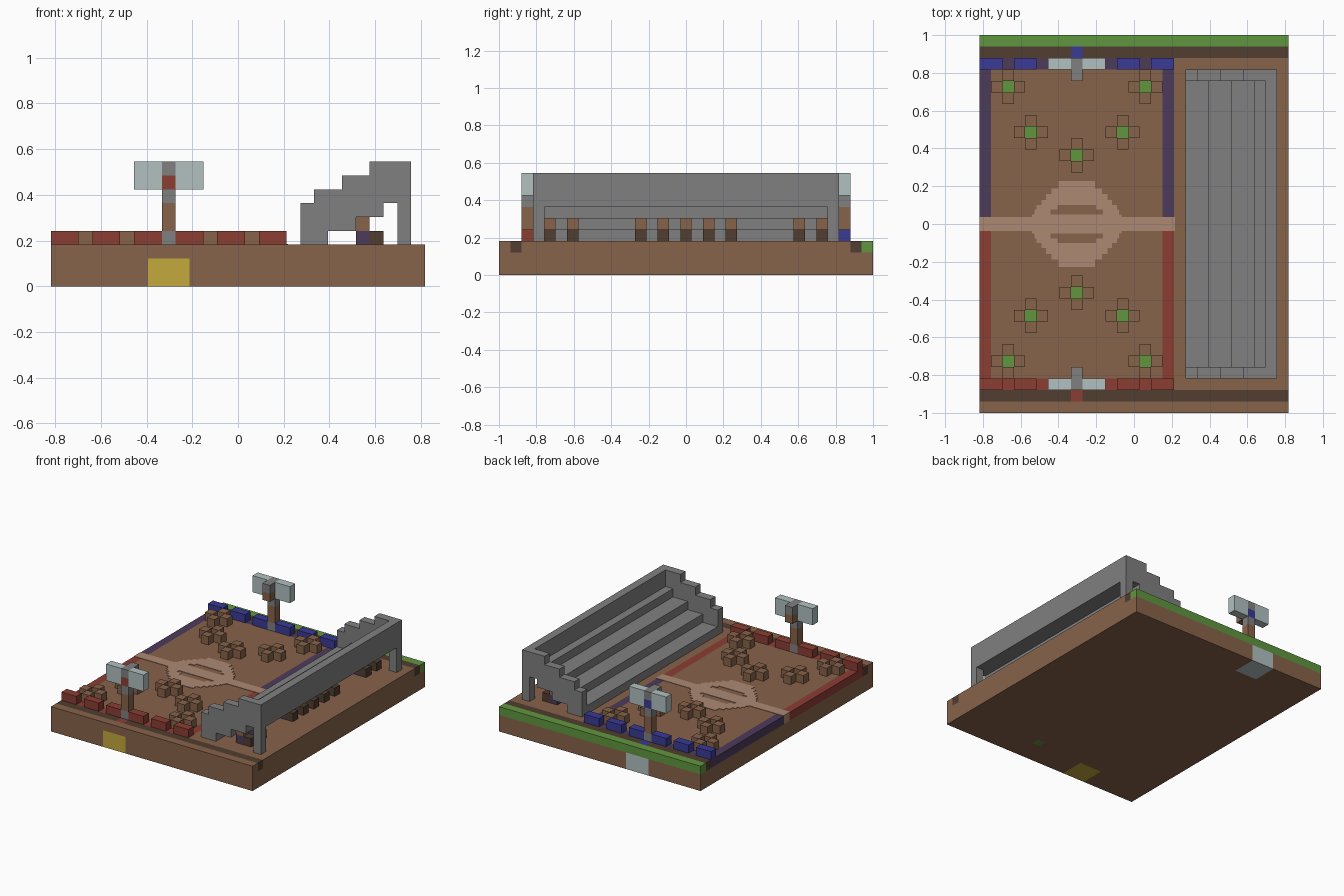
import bpy, bmesh
from mathutils import Vector

if "Cube" in bpy.data.objects:
    bpy.data.objects.remove(bpy.data.objects["Cube"], do_unlink=True)

U = 2 / 33                      # edge of one block
NX, NY, NZ = 27, 33, 3          # ground slab size in blocks
SPOTS = [(2, 28), (14, 28), (4, 24), (12, 24), (8, 22)]
SPOTS += [(i, NY - 1 - j) for i, j in SPOTS]

PALETTE = {
    "earth_brown": "87634A", "grass_green": "60963F", "dark_soil": "513D30",
    "team_red": "8B3D34", "team_blue": "3A3A96", "pale_white": "B2C0C0",
    "stone_gray": "808080", "chalk_tan": "AD8874", "dull_purple": "4C3B5A",
    "gate_yellow": "C4A83C",
}
NAMES = list(PALETTE)
MATS = []


def linear(c):
    return c / 12.92 if c <= 0.04045 else ((c + 0.055) / 1.055) ** 2.4


for name, code in PALETTE.items():
    m = bpy.data.materials.new(name)
    m.use_nodes = True
    color = [linear(int(code[k:k + 2], 16) / 255) for k in (0, 2, 4)] + [1]
    m.diffuse_color = color
    bsdf = m.node_tree.nodes["Principled BSDF"]
    bsdf.inputs["Base Color"].default_value = color
    bsdf.inputs["Roughness"].default_value = 0.9
    MATS.append(m)


def place(x, y, z):
    """Block coordinates to world coordinates."""
    return Vector(((x - NX / 2) * U, (y - NY / 2) * U, z * U))


def finish(name, bm):
    bmesh.ops.recalc_face_normals(bm, faces=bm.faces)
    mesh = bpy.data.meshes.new(name)
    bm.to_mesh(mesh)
    bm.free()
    for m in MATS:
        mesh.materials.append(m)
    ob = bpy.data.objects.new(name, mesh)
    bpy.context.collection.objects.link(ob)
    return ob


def add_box(bm, lo, hi, color):
    a, b = place(*lo), place(*hi)
    verts = bmesh.ops.create_cube(bm, size=1)["verts"]
    for v in verts:
        v.co = (a + b) / 2 + v.co * (b - a)
    for f in {f for v in verts for f in v.link_faces}:
        f.material_index = NAMES.index(color)


def boxes(name, items):
    bm = bmesh.new()
    for lo, hi, color in items:
        add_box(bm, lo, hi, color)
    return finish(name, bm)


def prism(name, profile, y0, y1, color):
    """Extrude an x-z outline along y."""
    bm = bmesh.new()
    face = bm.faces.new([bm.verts.new(place(x, y0, z)) for x, z in profile])
    new = bmesh.ops.extrude_face_region(bm, geom=[face])["geom"]
    for v in new:
        if isinstance(v, bmesh.types.BMVert):
            v.co.y += (y1 - y0) * U
    for f in bm.faces:
        f.material_index = NAMES.index(color)
    finish(name, bm)


# Ground slab: surface grid coloured block by block
def ground_color(i, j, k):
    if k < 2 and 7 <= i <= 9 and (j < 3 or j > 29):
        return "gate_yellow" if j < 3 else "pale_white"
    if k == 2:
        if j == NY - 1 or (i, j) in SPOTS:
            return "grass_green"
        if j in (1, 31):
            return "dark_soil" if i != 8 else ("team_red" if j == 1 else "team_blue")
        if i <= 16 and 2 <= j <= 30 and (i in (0, 16) or j in (2, 30)):
            if j == 16:
                return "chalk_tan"
            return "dull_purple" if j > 16 else "team_red"
    if k == 0 and (i, j) == (16, 3):
        return "grass_green"
    return "earth_brown"


bm = bmesh.new()
size = (NX, NY, NZ)
for axis in range(3):
    p, q = [a for a in range(3) if a != axis]
    for side in (0, size[axis]):
        for a in range(size[p]):
            for b in range(size[q]):
                corners = []
                for da, db in ((0, 0), (1, 0), (1, 1), (0, 1)):
                    c = [0, 0, 0]
                    c[axis], c[p], c[q] = side, a + da, b + db
                    corners.append(bm.verts.new(place(*c)))
                cell = [0, 0, 0]
                cell[axis], cell[p], cell[q] = max(side - 1, 0), a, b
                bm.faces.new(corners).material_index = NAMES.index(ground_color(*cell))
bmesh.ops.remove_doubles(bm, verts=bm.verts, dist=U / 100)
finish("ground_slab", bm)

# Chalk line and centre ring: rows of near end, far end, outer and inner half width
ROWS = [(.6, .85, 3.9, 0), (.85, 1.25, 3.7, 2.3), (1.25, 1.65, 3.5, 1.7),
        (1.65, 2.1, 3.1, 0), (2.1, 2.6, 2.7, 0), (2.6, 3.1, 2.2, 0), (3.1, 3.75, 1.6, 0)]
top = 3.05
chalk = [((0, 15.87, 3), (17.1, 17.13, top), "chalk_tan")]
for y0, y1, outer, inner in ROWS:
    for s in (-1, 1):
        ya, yb = sorted((16.5 + s * y0, 16.5 + s * y1))
        spans = [(-outer, -inner), (inner, outer)] if inner else [(-outer, outer)]
        for xa, xb in spans:
            chalk.append(((8.5 + xa, ya, 3), (8.5 + xb, yb, top), "chalk_tan"))
boxes("chalk_markings", chalk)

# Cover blocks: four cubes round each grass spot
for n, (i, j) in enumerate(SPOTS):
    boxes(f"cover_cross_{n + 1}", [
        ((i + dx, j + dy, 3), (i + dx + 1, j + dy + 1, 4), "earth_brown")
        for dx, dy in ((1, 0), (-1, 0), (0, 1), (0, -1))])

# Team barriers and sign towers at both ends
for end, j, inward, team in (("front", 2, 1, "team_red"), ("back", 30, -1, "team_blue")):
    boxes(f"{end}_barrier", [((i, j, 3), (i + 2, j + 1, 4), team)
                             for i in (0, 3, 6, 9, 12, 15)])
    layers = ["stone_gray", "earth_brown", "earth_brown", "stone_gray", team, "stone_gray"]
    boxes(f"{end}_tower_pole", [((8, j, 3 + k), (9, j + 1, 4 + k), c)
                                for k, c in enumerate(layers)])
    boxes(f"{end}_tower_sign", [((i, j, 7), (i + 2, j + 1, 9), "pale_white") for i in (6, 9)])
    jn = j + inward
    boxes(f"{end}_tower_bracket", [((8, jn, 7), (9, jn + 1, 8), "earth_brown"),
                                   ((8, jn, 8), (9, jn + 1, 9), "stone_gray")])

# Grandstand: stepped end walls, treads and back wall
END = [(18, 3), (18, 6), (19, 6), (19, 7), (21, 7), (21, 8), (23, 8), (23, 9), (26, 9),
       (26, 3), (25, 3), (25, 6), (24, 6), (24, 5), (22, 5), (22, 4), (20, 4), (20, 3)]
prism("stand_front_end", END, 3, 4, "stone_gray")
prism("stand_back_end", END, 29, 30, "stone_gray")
for n in range(4):
    x = 18 + 2 * n
    boxes(f"stand_tread_{n + 1}", [((x, 4, 3 + n), (min(x + 2, 25), 29, 4 + n), "stone_gray")])
boxes("stand_back_wall", [((25, 4, 6), (26, 29, 9), "stone_gray")])

# Small seated posts beneath the stand
for n, j in enumerate((4, 6, 12, 14, 16, 18, 20, 26, 28)):
    boxes(f"under_stand_seat_{n + 1}", [
        ((22, j, 3), (23, j + 1, 4), "dull_purple"),
        ((23, j, 3), (24, j + 1, 4), "dark_soil"),
        ((22, j, 4), (23, j + 1, 5), "earth_brown")])
